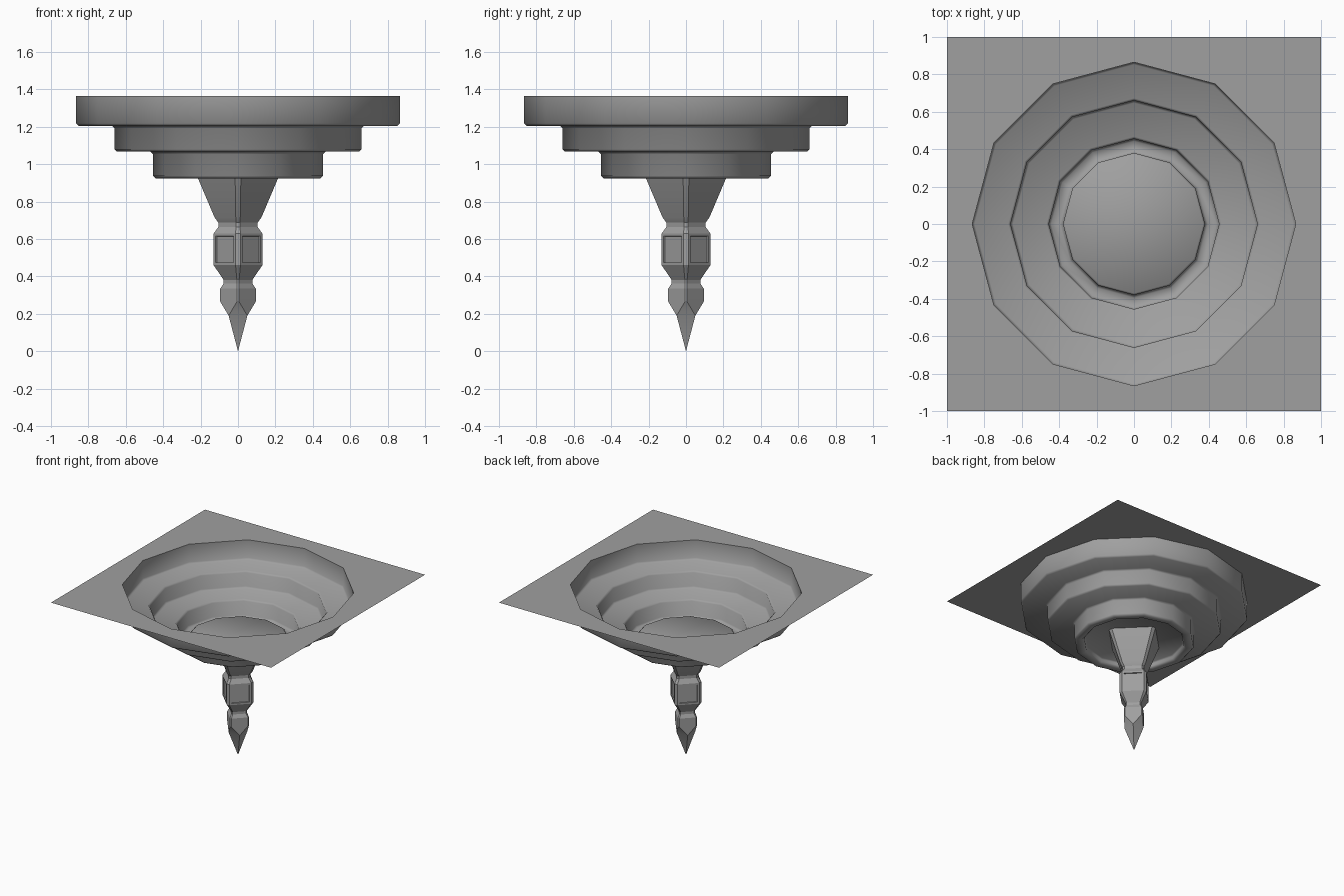
import bpy
import bmesh
from math import sin, cos, radians, pi

cube = bpy.data.objects.get("Cube")
if cube:
    bpy.data.objects.remove(cube, do_unlink=True)

# Single plaster grey
GREY = (0.35, 0.35, 0.35, 1.0)
mat = bpy.data.materials.new("plaster grey")
mat.use_nodes = True
mat.diffuse_color = GREY
mat.node_tree.nodes["Principled BSDF"].inputs["Base Color"].default_value = GREY

SIDES = 12
RIM_R, RIM_Z = 0.865, 1.365


def circle(r, z):
    return [(r * cos(2 * pi * i / SIDES), r * sin(2 * pi * i / SIDES), z)
            for i in range(SIDES)]


def diamond(r, w, z):
    """Square standing on its corner, with each corner cut to half-width w."""
    pts = []
    for k in range(4):
        c, s = round(cos(k * pi / 2)), round(sin(k * pi / 2))
        pts += [(r * c - y * s, r * s + y * c, z) for y in (-w, w)]
    return pts


def skin(bm, rings):
    """Join consecutive rings with quads and return the vertex rings."""
    loops = [[bm.verts.new(p) for p in ring] for ring in rings]
    for a, b in zip(loops, loops[1:]):
        n = len(a)
        for i in range(n):
            j = (i + 1) % n
            bm.faces.new((a[i], a[j], b[j], b[i]))
    return loops


def finish(name, bm, angle):
    mesh = bpy.data.meshes.new(name)
    bm.to_mesh(mesh)
    bm.free()
    mesh.materials.append(mat)
    obj = bpy.data.objects.new(name, mesh)
    bpy.context.collection.objects.link(obj)
    bpy.ops.object.select_all(action='DESELECT')
    obj.select_set(True)
    bpy.context.view_layer.objects.active = obj
    bpy.ops.object.shade_smooth_by_angle(angle=radians(angle))
    return obj


# Square ceiling panel with a twelve-sided opening, one face per quadrant
bm = bmesh.new()
hole = [bm.verts.new(p) for p in circle(RIM_R, RIM_Z)]
mids = [bm.verts.new((x, y, RIM_Z)) for x, y in ((1, 0), (0, 1), (-1, 0), (0, -1))]
corners = [bm.verts.new((x, y, RIM_Z)) for x, y in ((1, 1), (-1, 1), (-1, -1), (1, -1))]
for q in range(4):
    arc = [hole[(3 * q + k) % SIDES] for k in (3, 2, 1, 0)]
    bm.faces.new([mids[q], corners[q], mids[(q + 1) % 4]] + arc)
finish("ceiling_panel", bm, 30)

# Stepped recess: thin shell of three tiers with softened edges
EDGE = 0.013
profile = [(RIM_R, RIM_Z)]
for r, floor, inner in ((RIM_R, 1.205, 0.66), (0.66, 1.067, 0.455), (0.455, 0.925, 0.37)):
    profile += [(r, floor + EDGE), (r - EDGE, floor)]
    if inner > 0.4:
        profile += [(inner + EDGE, floor), (inner, floor - EDGE)]
# The lowest tier turns up to a raised central disc
profile += [(0.395, 0.925), (0.38, 0.94), (0.38, 0.957), (0.37, 0.967)]
bm = bmesh.new()
loops = skin(bm, [circle(r, z) for r, z in profile])
bm.faces.new(loops[-1])
finish("stepped_recess", bm, 50)

# Hanging pendant, from the tip up: radius, corner half-width, height
sections = [
    (0.0, 0.0, 0.0),
    (0.05, 0.05, 0.19),
    (0.095, 0.006, 0.265),
    (0.095, 0.006, 0.335),
    (0.077, 0.006, 0.362),
    (0.077, 0.006, 0.382),
    (0.13, 0.013, 0.46),
    (0.13, 0.013, 0.63),
    (0.105, 0.011, 0.665),
    (0.105, 0.011, 0.688),
    (0.125, 0.012, 0.715),
    (0.232, 0.016, 0.967),
]
bm = bmesh.new()
skin(bm, [diamond(*s) for s in sections])
bmesh.ops.remove_doubles(bm, verts=bm.verts, dist=0.0005)
bm.normal_update()

# Sunken square panels on the four broad faces of the middle block
block = [f for f in bm.faces
         if 0.5 < f.calc_center_median().z < 0.6 and f.calc_area() > 0.01]
bmesh.ops.inset_individual(bm, faces=block, thickness=0.02)
bmesh.ops.inset_individual(bm, faces=block, thickness=0.002, depth=-0.008)
finish("pendant", bm, 25)
